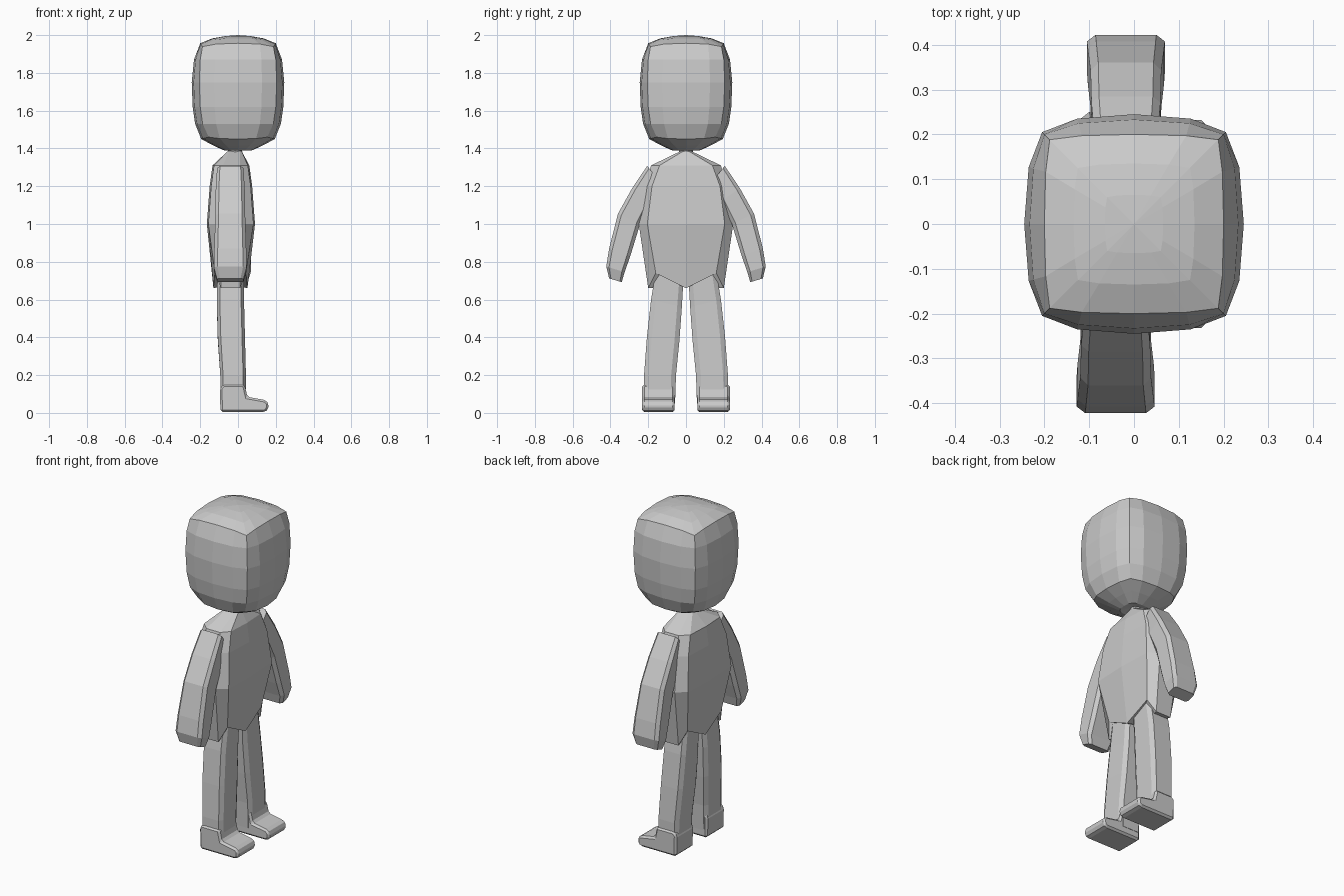
import bpy, bmesh
from mathutils import Vector

if "Cube" in bpy.data.objects:
    bpy.data.objects.remove(bpy.data.objects["Cube"])

mat = bpy.data.materials.new("plain_grey")
mat.diffuse_color = (0.6, 0.6, 0.6, 1)
mat.use_nodes = True
mat.node_tree.nodes["Principled BSDF"].inputs["Base Color"].default_value = mat.diffuse_color


def finish(name, bm):
    bmesh.ops.recalc_face_normals(bm, faces=bm.faces[:])
    me = bpy.data.meshes.new(name)
    bm.to_mesh(me)
    bm.free()
    me.materials.append(mat)
    ob = bpy.data.objects.new(name, me)
    bpy.context.collection.objects.link(ob)
    return ob


def loft(name, rings, end_low=None, end_high=None):
    """Skin a list of equal rings; each end closes to a point."""
    bm = bmesh.new()
    vs = [[bm.verts.new(p) for p in r] for r in rings]
    n = len(vs[0])
    for a, b in zip(vs, vs[1:]):
        for i in range(n):
            j = (i + 1) % n
            bm.faces.new((a[i], a[j], b[j], b[i]))
    for ring, pts, tip in ((vs[0], rings[0], end_low), (vs[-1], rings[-1], end_high)):
        if tip is None:
            tip = sum((Vector(p) for p in pts), Vector()) / n
        c = bm.verts.new(tip)
        for i in range(n):
            bm.faces.new((ring[i], ring[(i + 1) % n], c))
    return finish(name, bm)


def limb(name, side, sections):
    """Chamfered tube; section = outer (y,z), inner (y,z), x centre, x half width."""
    rings = []
    for out, inn, cx, hw in sections:
        o, i = Vector((0, side * out[0], out[1])), Vector((0, side * inn[0], inn[1]))
        ring = []
        for u, t in ((.78, 0), (1, .15), (1, .85), (.78, 1), (-.78, 1), (-1, .85), (-1, .15), (-.78, 0)):
            ring.append(i.lerp(o, t) + Vector((cx + u * hw, 0, 0)))
        rings.append(ring)
    return loft(name, rings)


# head: rounded square rings, bulging at the middle of each side
def head_ring(z, corner, mid, drop=0):
    ring = []
    for k in range(4):
        for t, b in ((-1, 0), (-.62, .75), (0, 1), (.62, .75)):
            x, y = corner + b * (mid - corner), t * corner
            for _ in range(k):
                x, y = -y, x
            ring.append((x, y, z - drop * (1 - b)))
    return ring


loft("head", [head_ring(*r) for r in (
    (1.388, .055, .07), (1.415, .105, .13, -.01), (1.45, .155, .195, -.01), (1.53, .187, .227),
    (1.62, .20, .24), (1.75, .205, .245), (1.87, .20, .233), (1.957, .188, .20, .018),
    (1.983, .125, .135, .008), (1.995, .06, .065))], (0, 0, 1.40), (0, 0, 2.0))


# torso: ten-sided rings with a gently bowed chest and back and a V-shaped hem
def body_ring(z, xb, xf, yf, sb, sf, ys, z_flat=None, bow=.008):
    zf = z if z_flat is None else z_flat
    right = [(xf - bow, yf, zf), (sf, ys, z), (sb, ys, z), (xb + bow, yf, zf)]
    left = [(x, -y, h) for x, y, h in reversed(right)]
    return [(xf, 0, z)] + right + [(xb, 0, z)] + left


loft("torso", [
    body_ring(.66, -.13, .05, .16, -.09, .01, .20, .74),
    body_ring(1.0, -.165, .09, .205, -.10, .025, .25),
    body_ring(1.2, -.15, .075, .18, -.09, .02, .215),
    body_ring(1.31, -.135, .06, .14, -.08, .01, .185),
    body_ring(1.385, -.055, .02, .015, -.045, .01, .03, None, 0)],
    (-.04, 0, .68), (-.02, 0, 1.392))

# neck stub
bm = bmesh.new()
bmesh.ops.create_cone(bm, cap_ends=True, segments=8, radius1=.04, radius2=.035, depth=.03)
bmesh.ops.translate(bm, verts=bm.verts, vec=(-.015, 0, 1.383))
finish("neck", bm)

for side, label in ((-1, "right"), (1, "left")):
    # arm, the left one swung slightly forward
    c = -.018 if side > 0 else -.041
    limb(label + "_arm", side, [
        ((.205, 1.308), (.14, 1.225), c, .07),
        ((.285, 1.19), (.185, 1.12), c, .077),
        ((.36, 1.055), (.243, 1.0), c, .079),
        ((.407, .87), (.295, .83), c, .085),
        ((.422, .775), (.325, .745), c, .087),
        ((.407, .712), (.34, .692), c, .07)])
    # leg
    limb(label + "_leg", side, [
        ((.155, .78), (.015, .68), -.038, .070),
        ((.185, .60), (.022, .56), -.04, .072),
        ((.207, .40), (.035, .38), -.035, .072),
        ((.222, .20), (.053, .20), -.026, .068),
        ((.224, .05), (.058, .05), -.026, .066)])
    # foot: side profile extruded across and bevelled
    prof = [(-.093, .005), (-.096, .13), (-.08, .15), (.035, .15), (.05, .085),
            (.145, .068), (.162, .05), (.16, .018), (.142, .005)]
    bm = bmesh.new()
    f = bm.faces.new([bm.verts.new((x, side * .06, z)) for x, z in prof])
    ext = bmesh.ops.extrude_face_region(bm, geom=[f])["geom"]
    bmesh.ops.translate(bm, vec=(0, side * .172, 0),
                        verts=[v for v in ext if isinstance(v, bmesh.types.BMVert)])
    foot = finish(label + "_foot", bm)
    bev = foot.modifiers.new("rounded_edges", 'BEVEL')
    bev.width = .018
    bev.segments = 1
